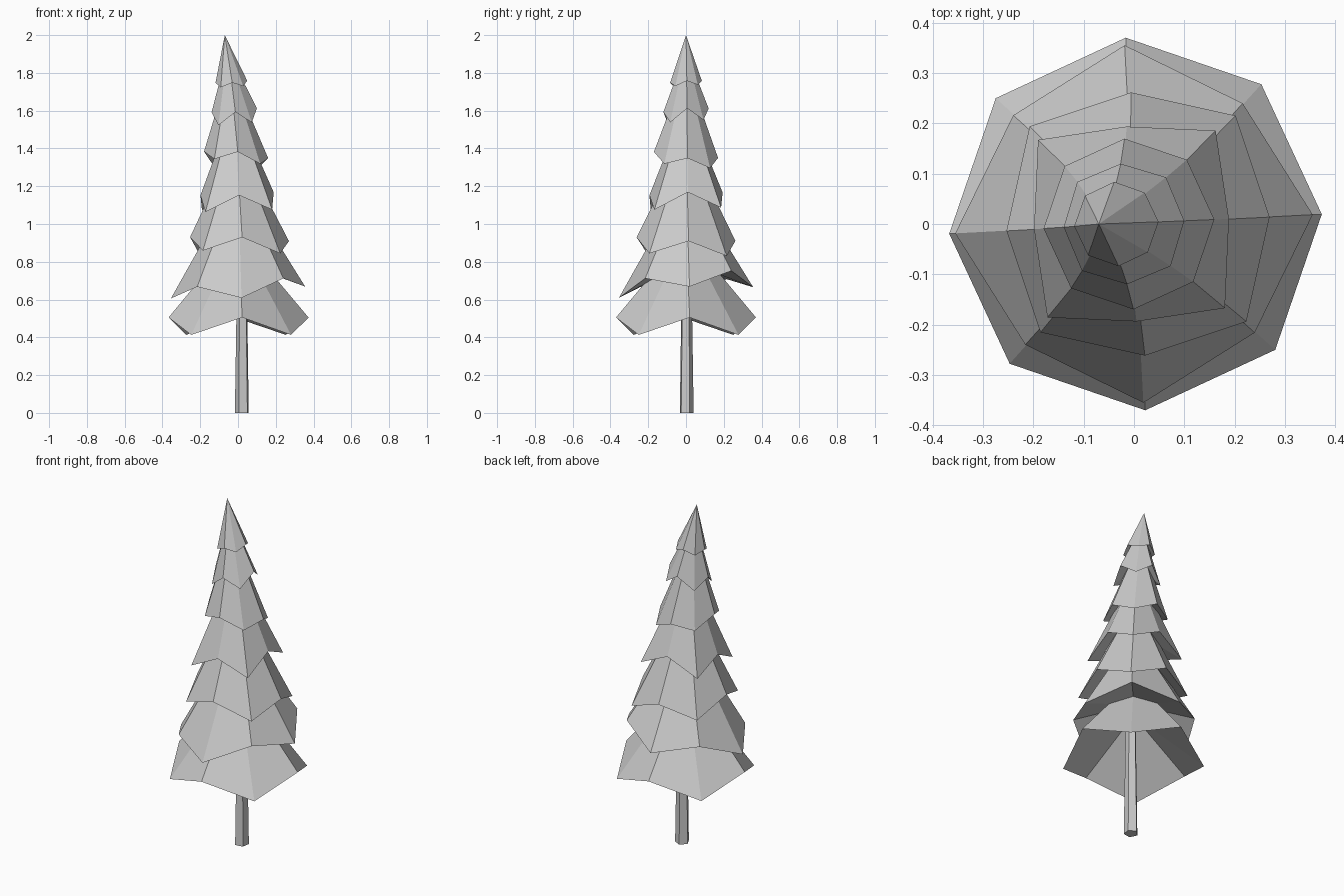
import bpy
import bmesh
from math import cos, sin, radians

if "Cube" in bpy.data.objects:
    bpy.data.objects.remove(bpy.data.objects["Cube"], do_unlink=True)

grey = bpy.data.materials.new("plain_grey")
grey.use_nodes = True
colour = (0.6, 0.6, 0.6, 1)
grey.diffuse_color = colour
grey.node_tree.nodes["Principled BSDF"].inputs["Base Color"].default_value = colour


def add_object(name, bm):
    bmesh.ops.recalc_face_normals(bm, faces=bm.faces)
    mesh = bpy.data.meshes.new(name)
    bm.to_mesh(mesh)
    bm.free()
    mesh.materials.append(grey)
    obj = bpy.data.objects.new(name, mesh)
    bpy.context.collection.objects.link(obj)


def branch_tier(name, centre, straight, diagonal, tilt, apex, hollow):
    """Eight-sided skirt with a hollowed underside; corners are (radius, height)."""
    bm = bmesh.new()
    rim = []
    for i in range(8):
        radius, height = diagonal if i % 2 else straight
        angle = radians(45 * i + 3)
        x, y = cos(angle), sin(angle)
        rim.append(bm.verts.new((centre + radius * x, radius * y,
                                 height + tilt * (x + y))))
    tip = bm.verts.new((apex[0], 0, apex[1]))
    under = bm.verts.new((centre, 0, hollow))
    for i in range(8):
        j = (i + 1) % 8
        bm.faces.new((rim[i], rim[j], tip))
        bm.faces.new((rim[j], rim[i], under))
    add_object(name, bm)


# Branch tiers, lowest first:
# centre x, straight corners, diagonal corners, tilt, apex, underside height
tiers = [
    (0.003, (0.371, 0.505), (0.374, 0.413), 0.0, (0.0, 0.95), 0.73),
    (0.0, (0.356, 0.637), (0.323, 0.71), 0.03, (0.0, 1.24), 0.8),
    (0.008, (0.262, 0.92), (0.29, 0.845), -0.01, (-0.01, 1.45), 1.05),
    (-0.005, (0.194, 1.16), (0.25, 1.075), 0.008, (-0.02, 1.64), 1.25),
    (-0.01, (0.17, 1.366), (0.172, 1.32), -0.017, (-0.045, 1.83), 1.46),
    (-0.02, (0.12, 1.602), (0.125, 1.537), 0.01, (-0.055, 1.92), 1.66),
    (-0.035, (0.084, 1.753), (0.084, 1.73), 0.005, (-0.07, 2.0), 1.8),
]
for n, tier in enumerate(tiers, 1):
    branch_tier(f"branch_tier_{n}", *tier)

# Trunk: tapered five-sided post
bm = bmesh.new()
bottom, top = [
    [bm.verts.new((0.022 + r * cos(radians(72 * i + 27)),
                   0.002 + r * sin(radians(72 * i + 27)), z)) for i in range(5)]
    for r, z in ((0.039, 0.0), (0.028, 0.7))
]
bm.faces.new(bottom[::-1])
bm.faces.new(top)
for i in range(5):
    j = (i + 1) % 5
    bm.faces.new((bottom[i], bottom[j], top[j], top[i]))
add_object("trunk", bm)
